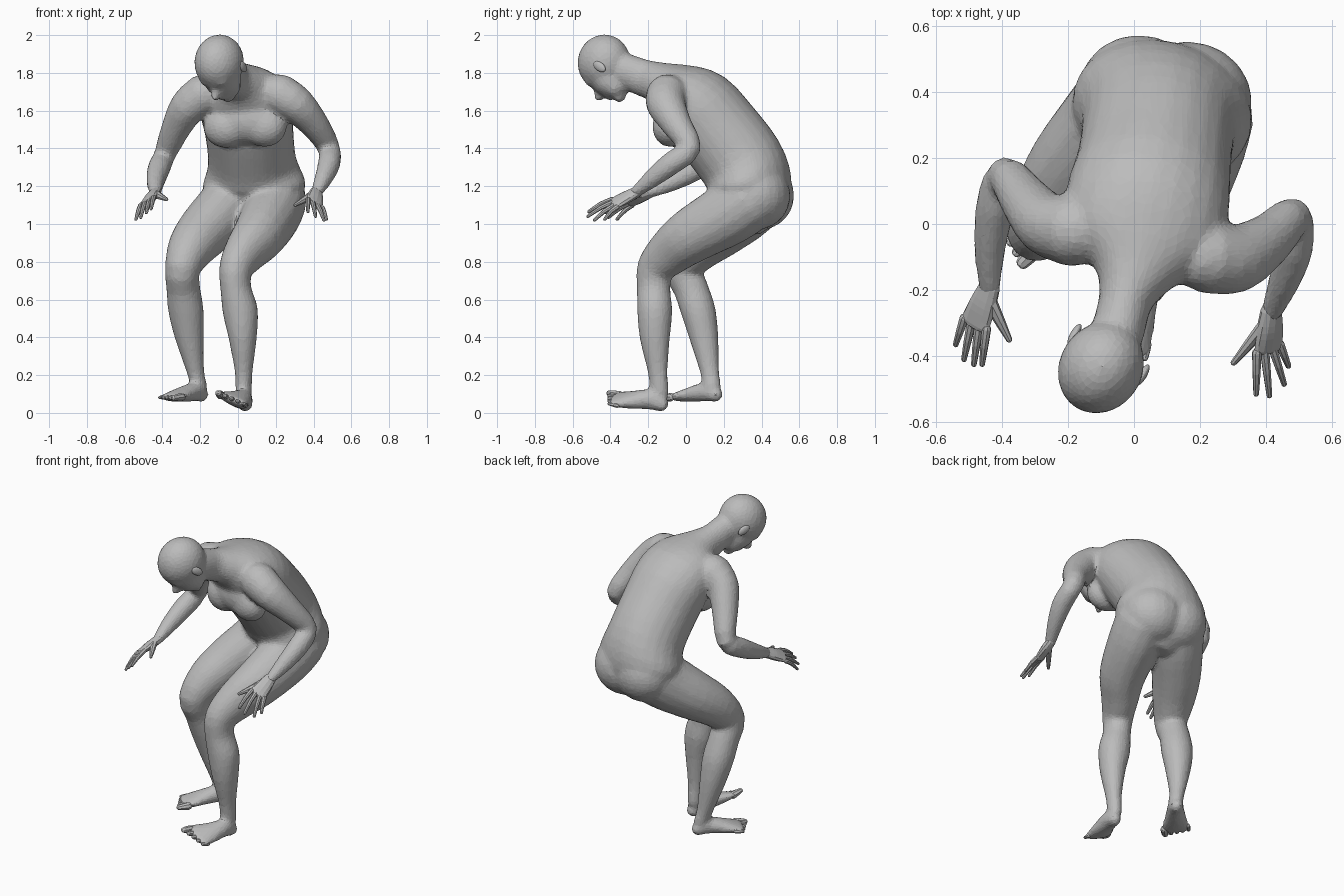
import bpy, bmesh, math
from mathutils import Vector, Matrix

cube = bpy.data.objects.get("Cube")
if cube:
    bpy.data.objects.remove(cube, do_unlink=True)

skin = bpy.data.materials.new("plain grey")
skin.use_nodes = True
GREY = (0.5, 0.5, 0.5, 1)
skin.diffuse_color = GREY
skin.node_tree.nodes["Principled BSDF"].inputs["Base Color"].default_value = GREY


def spline(stations, steps):
    """Smooth interpolation through (x, y, z, half width, half depth)."""
    p = [Vector(s) for s in stations]
    p = [p[0] * 2 - p[1]] + p + [p[-1] * 2 - p[-2]]
    out = []
    for i in range(1, len(p) - 2):
        a, b, c, d = p[i - 1:i + 3]
        for k in range(steps):
            t = k / steps
            out.append((b * 2 + (c - a) * t + (a * 2 - b * 5 + c * 4 - d) * t ** 2
                        + (b * 3 - a - c * 3 + d) * t ** 3) / 2)
    return out + [p[-2]]


def loft(bm, stations, side, sides=16, steps=3):
    """Closed tube of elliptical rings with rounded ends."""
    st = spline(stations, steps)
    pos = [Vector(s[:3]) for s in st]
    tan = [(pos[min(i + 1, len(pos) - 1)] - pos[max(i - 1, 0)]).normalized()
           for i in range(len(pos))]
    rows = [(p, t, s[3], s[4]) for p, t, s in zip(pos, tan, st)]
    for end, sign in ((0, -1), (-1, 1)):
        p, t, a, b = rows[end]
        caps = [(p + t * sign * min(a, b) * math.sin(w), t, a * math.cos(w), b * math.cos(w))
                for w in (0.6, 1.2)]
        rows = rows + caps if sign > 0 else caps[::-1] + rows
    rings = []
    for p, t, a, b in rows:
        s = Vector(side)
        s = (s - t * s.dot(t)).normalized()
        u = t.cross(s)
        angles = [math.tau * k / sides for k in range(sides)]
        rings.append([bm.verts.new(p + s * a * math.cos(w) + u * b * math.sin(w)) for w in angles])
    for r, q in zip(rings, rings[1:]):
        for k in range(sides):
            n = (k + 1) % sides
            bm.faces.new((r[k], r[n], q[n], q[k]))
    bm.faces.new(rings[0][::-1])
    bm.faces.new(rings[-1])


def ellipsoid(bm, centre, radii, frame):
    m = Matrix.Translation(centre) @ frame.to_4x4() @ Matrix.Diagonal((*radii, 1))
    bmesh.ops.create_uvsphere(bm, u_segments=20, v_segments=12, radius=1, matrix=m)


def make(name, bm):
    bmesh.ops.recalc_face_normals(bm, faces=bm.faces)
    me = bpy.data.meshes.new(name)
    bm.to_mesh(me)
    bm.free()
    me.materials.append(skin)
    ob = bpy.data.objects.new(name, me)
    bpy.context.scene.collection.objects.link(ob)
    return ob


ACROSS = (0.96, -0.26, 0)
TURN = Matrix.Rotation(-0.26, 3, "Z")
body = bmesh.new()

# Torso and neck
loft(body, [(.095, .345, 1.08, .2, .14), (.09, .345, 1.13, .25, .19),
            (.085, .34, 1.21, .278, .218), (.075, .295, 1.325, .235, .228),
            (.06, .175, 1.485, .235, .225), (.04, .06, 1.625, .25, .21),
            (.02, -.06, 1.705, .23, .155), (0, -.15, 1.75, .13, .11),
            (-.025, -.23, 1.775, .083, .098), (-.05, -.33, 1.815, .082, .092)], ACROSS, 24)

# Chest and seat
ellipsoid(body, (.04, -.045, 1.55), (.225, .115, .13), TURN)
for x, y, z in ((.14, -.085, 1.515), (-.065, -.045, 1.51)):
    ellipsoid(body, (x, y, z), (.12, .092, .108), TURN)
for x, y in ((.17, .375), (.02, .395)):
    ellipsoid(body, (x, y, 1.15), (.19, .178, .18), TURN)

# Legs
loft(body, [(.20, .33, 1.13, .165, .175), (.175, .22, 1.05, .158, .168),
            (.11, .03, .94, .138, .148), (.04, -.08, .855, .112, .127),
            (-.01, -.16, .765, .09, .103), (-.012, -.172, .66, .082, .09),
            (.012, -.165, .54, .095, .094), (.025, -.165, .4, .076, .082),
            (.03, -.15, .22, .048, .054), (.03, -.14, .1, .042, .052)], ACROSS)
loft(body, [(-.02, .36, 1.13, .165, .175), (-.08, .29, 1.06, .158, .168),
            (-.18, .17, .96, .145, .148), (-.25, .06, .87, .125, .127),
            (-.293, -.015, .765, .095, .103), (-.29, .025, .66, .09, .093),
            (-.275, .065, .54, .095, .093), (-.257, .095, .4, .077, .078),
            (-.225, .125, .22, .047, .052), (-.205, .135, .14, .042, .052)], ACROSS)

# Feet
LEFT_FOOT, RIGHT_FOOT = Vector((.92, -.25, -.36)), Vector((.7, -.7, 0))
loft(body, [(.04, -.13, .045, .04, .042), (.028, -.19, .07, .05, .054),
            (0, -.28, .07, .072, .044), (-.027, -.35, .071, .094, .03),
            (-.035, -.38, .074, .094, .02)], LEFT_FOOT)
loft(body, [(-.195, .155, .098, .042, .042), (-.225, .11, .112, .05, .052),
            (-.285, .04, .1, .066, .042), (-.335, -.02, .087, .085, .028),
            (-.358, -.045, .083, .085, .02)], RIGHT_FOOT)

# Arms
for arm in ([(.22, -.1, 1.685, .112, .112), (.31, -.105, 1.63, .1, .105),
             (.41, -.045, 1.52, .077, .08), (.482, .02, 1.40, .06, .062),
             (.482, -.08, 1.32, .06, .062), (.452, -.18, 1.24, .048, .05),
             (.415, -.27, 1.165, .034, .03)],
            [(-.18, -.02, 1.685, .112, .112), (-.265, 0, 1.62, .097, .1),
             (-.332, .075, 1.5, .077, .078), (-.39, .145, 1.36, .06, .062),
             (-.42, .05, 1.29, .06, .062), (-.437, -.08, 1.22, .048, .05),
             (-.437, -.2, 1.165, .034, .03)]):
    loft(body, arm, (0.8, 0.1, 0.5))

# Head, built in its own left / forward / up frame
F = Vector((-.28, -.44, -.85)).normalized()
L = Vector((.82, -.55, -.1))
L = (L - F * L.dot(F)).normalized()
U = F.cross(L)
FRAME = Matrix((L, F, U)).transposed()
SKULL = Vector((-.1, -.435, 1.857))


def on_head(bm, l, f, u, radii):
    ellipsoid(bm, SKULL + FRAME @ Vector((l, f, u)), radii, FRAME)


on_head(body, 0, 0, 0, (.128, .15, .143))
on_head(body, 0, .06, -.075, (.1, .094, .11))        # face
on_head(body, 0, .07, -.145, (.08, .062, .05))       # jaw
on_head(body, 0, .105, -.178, (.042, .034, .03))     # chin
on_head(body, 0, .11, -.005, (.088, .042, .04))      # brow
on_head(body, 0, .158, -.066, (.024, .044, .036))    # nose
on_head(body, 0, .13, -.125, (.045, .028, .026))     # lips

figure = make("body", body)
remesh = figure.modifiers.new("Blend", "REMESH")
remesh.mode = "VOXEL"
remesh.voxel_size = 0.012
soften = figure.modifiers.new("Soften", "SMOOTH")
soften.factor, soften.iterations = 0.5, 14
facets = figure.modifiers.new("Facets", "DECIMATE")
facets.ratio = 0.2

# Ears
for name, sign in (("left_ear", 1), ("right_ear", -1)):
    ear = bmesh.new()
    on_head(ear, sign * .12, -.005, -.05, (.013, .024, .04))
    make(name, ear)

# Toes
for name, ball, ahead, side, medial in (
        ("left_toes", (-.035, -.385, .074), (-.2, -.95, .2), LEFT_FOOT, -1),
        ("right_toes", (-.358, -.045, .082), (-.7, -.7, -.08), RIGHT_FOOT, 1)):
    toes = bmesh.new()
    ball, ahead = Vector(ball), Vector(ahead).normalized()
    for i in range(5):
        r = .023 if i == 0 else .018 - .001 * i
        root = ball + side.normalized() * medial * (.066 - .035 * i) - ahead * (.016 + .006 * i)
        tip = root + ahead * (.055 - .003 * i)
        loft(toes, [(*root, r, r), (*root.lerp(tip, .5), r, r * .85), (*tip, r * .85, r * .65)],
             side, 8, 2)
    make(name, toes)

# Hands: a palm, four fingers with a slight bend, and a thumb
for name, wrist, first, last, tips, thumb in (
        ("left_hand", (.415, -.26, 1.17), (.372, -.39, 1.13), (.442, -.365, 1.09),
         ((.37, -.515, 1.065), (.41, -.52, 1.04), (.455, -.485, 1.02), (.468, -.43, 1.025)),
         (.302, -.42, 1.10)),
        ("right_hand", (-.437, -.19, 1.168), (-.447, -.318, 1.14), (-.514, -.285, 1.10),
         ((-.46, -.425, 1.08), (-.485, -.425, 1.06), (-.515, -.41, 1.035), (-.54, -.365, 1.025)),
         (-.378, -.35, 1.13))):
    hand = bmesh.new()
    wrist, first, last = Vector(wrist), Vector(first), Vector(last)
    knuckles = first.lerp(last, .5)
    loft(hand, [(*wrist, .034, .027), (*wrist.lerp(knuckles, .5), .046, .026),
                (*knuckles, .052, .017)], last - first, 12)
    for i, tip in enumerate(tips):
        root, tip = first.lerp(last, i / 3), Vector(tip)
        middle = root.lerp(tip, .5) + Vector((0, 0, .008))
        loft(hand, [(*root, .015, .014), (*middle, .0125, .012), (*tip, .009, .008)],
             last - first, 8, 2)
    root, tip = wrist.lerp(first, .3), Vector(thumb)
    loft(hand, [(*root, .026, .02), (*root.lerp(tip, .5), .018, .016), (*tip, .01, .009)],
         last - first, 8, 2)
    make(name, hand)
